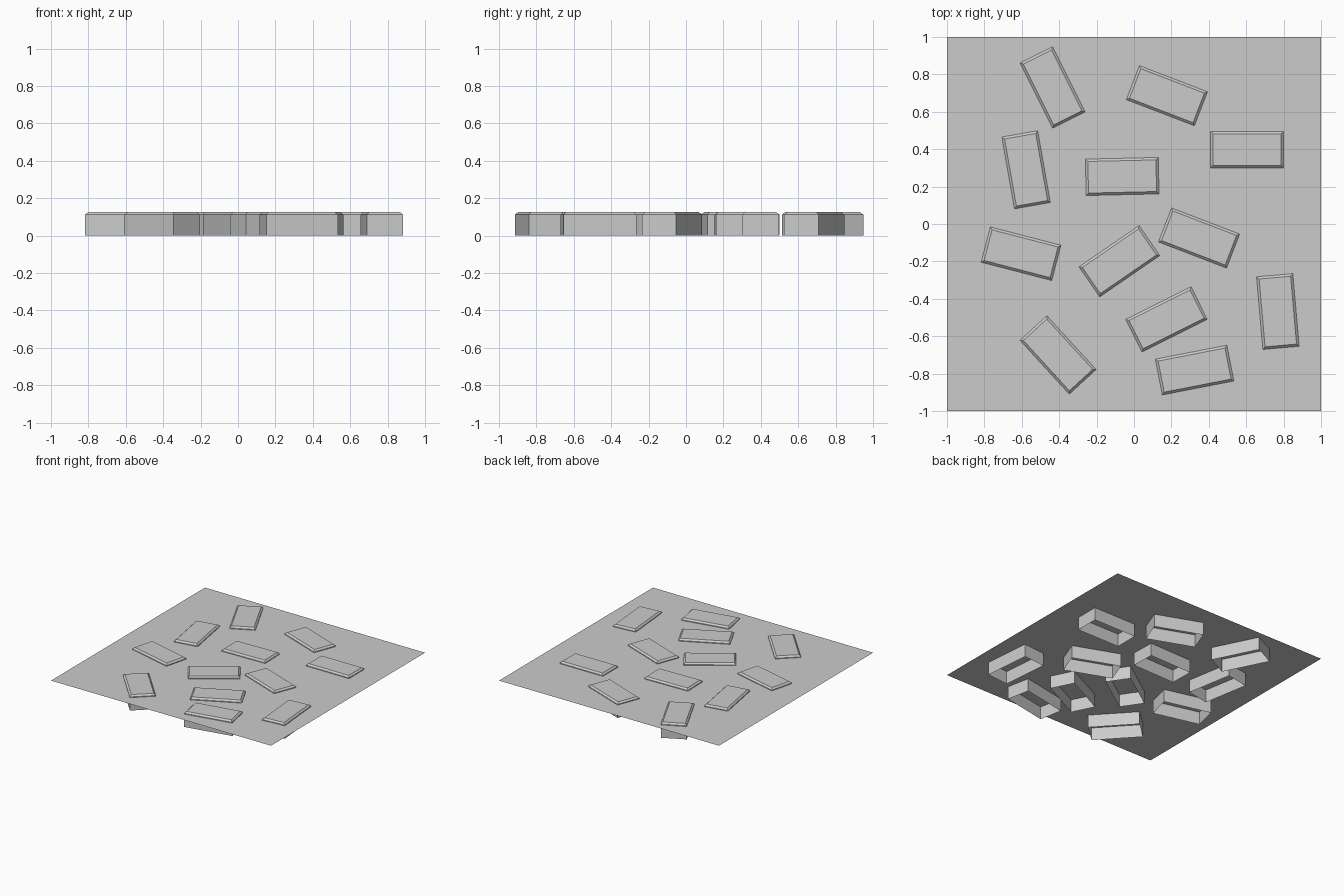
import bpy, bmesh
from math import radians

if "Cube" in bpy.data.objects:
    bpy.data.objects.remove(bpy.data.objects["Cube"])

L, W, H = 0.39, 0.195, 0.125   # brick size
BEVEL = 0.013                  # chamfer around the top face
GROUND_Z = 0.106               # height of the mortar sheet


def add_object(name, bm):
    mesh = bpy.data.meshes.new(name)
    bm.to_mesh(mesh)
    bm.free()
    obj = bpy.data.objects.new(name, mesh)
    bpy.context.collection.objects.link(obj)
    return obj


def brick_mesh():
    """Open-bottomed brick shell with a chamfered top."""
    bm = bmesh.new()
    rings = []
    for z, inset in ((0, 0), (H - BEVEL, 0), (H, BEVEL)):
        x, y = L / 2 - inset, W / 2 - inset
        rings.append([bm.verts.new((sx * x, sy * y, z))
                      for sx, sy in ((-1, -1), (1, -1), (1, 1), (-1, 1))])
    for lo, hi in zip(rings, rings[1:]):
        for i in range(4):
            j = (i + 1) % 4
            bm.faces.new((lo[i], lo[j], hi[j], hi[i]))
    bm.faces.new(rings[-1])
    return bm


# flat sheet the bricks poke through
bm = bmesh.new()
bmesh.ops.create_grid(bm, x_segments=1, y_segments=1, size=1)
add_object("ground_sheet", bm).location.z = GROUND_Z

# scattered bricks: x, y, rotation in degrees
bricks = [
    (-0.435, 0.730, -63.5), (0.176, 0.686, -21), (0.604, 0.398, 0),
    (-0.577, 0.290, -80), (-0.063, 0.254, 1.3), (0.348, -0.075, -21),
    (-0.604, -0.159, -14.5), (-0.078, -0.199, 34.5), (0.174, -0.510, 26.5),
    (0.769, -0.468, -85), (-0.406, -0.700, -47.5), (0.324, -0.781, 11),
]
for n, (x, y, angle) in enumerate(bricks, 1):
    brick = add_object(f"brick_{n:02d}", brick_mesh())
    brick.location = (x, y, 0)
    brick.rotation_euler.z = radians(angle)
